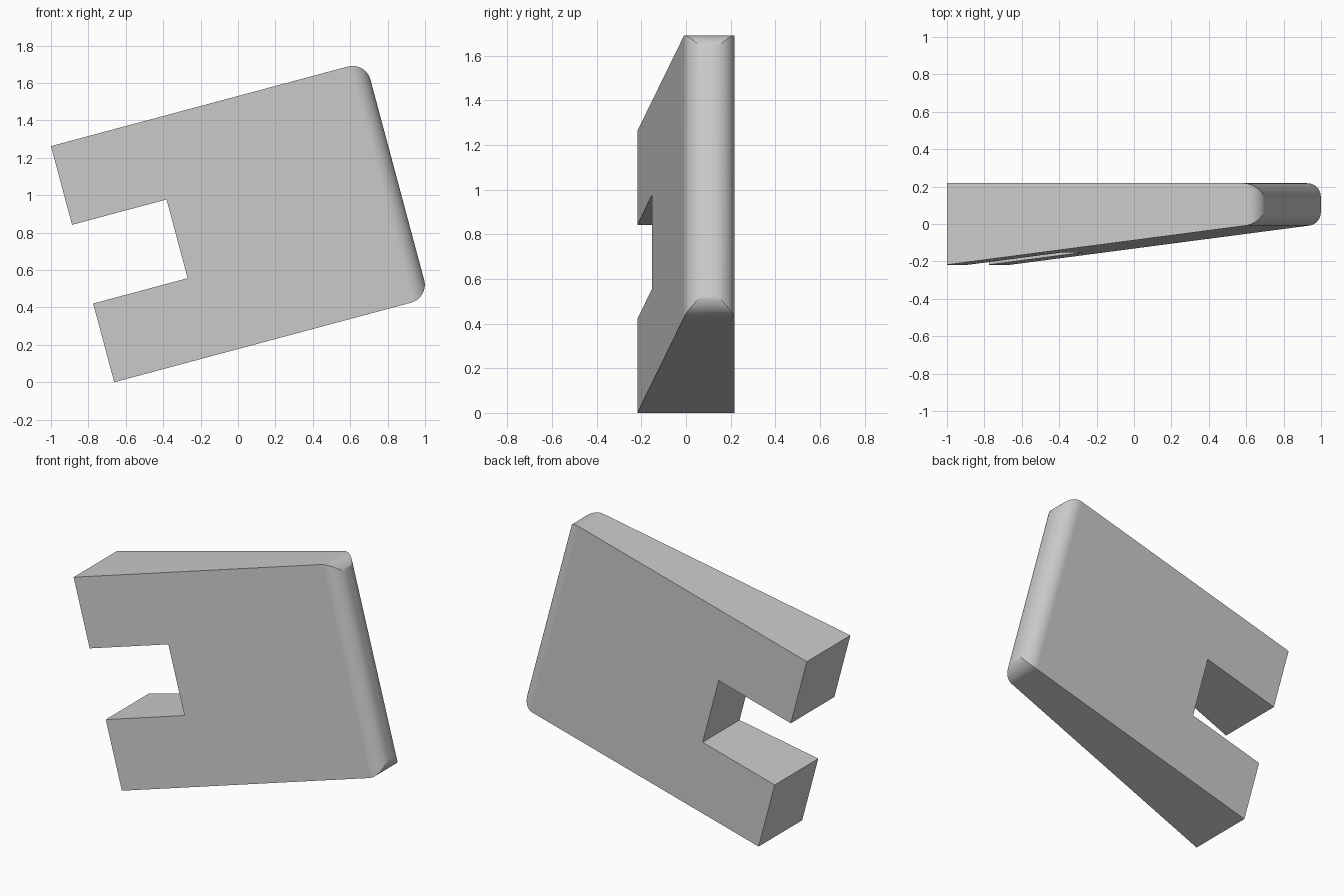
import bpy
import bmesh
from math import radians, sin, cos, tan
from mathutils import Matrix, Vector

cube = bpy.data.objects.get("Cube")
if cube:
    bpy.data.objects.remove(cube, do_unlink=True)

TILT = radians(15)
LENGTH, HEIGHT, HALF = 1.742, 1.307, 0.218
SLOT = 0.523
ROUND, STEPS = 0.1, 12
TAPER = 0.1266
PLACE = Matrix.Translation((HEIGHT * sin(TILT) - 1, 0, 0)) @ Matrix.Rotation(-TILT, 4, 'Y')

grey = bpy.data.materials.new("grey")
grey.use_nodes = True
grey.diffuse_color = (0.6, 0.6, 0.6, 1)
grey.node_tree.nodes["Principled BSDF"].inputs["Base Color"].default_value = grey.diffuse_color


def fillet(before, corner, after, radius):
    """Points of an arc that rounds a convex corner."""
    p = Vector(corner)
    a, b = (Vector(before) - p).normalized(), (Vector(after) - p).normalized()
    half = a.angle(b) / 2
    centre = p + (a + b).normalized() * radius / sin(half)
    start = p + a * radius / tan(half) - centre
    end = p + b * radius / tan(half) - centre
    sweep = start.angle_signed(end)
    turn = [Matrix.Rotation(-sweep * i / STEPS, 2) for i in range(STEPS + 1)]
    return [tuple(centre + m @ start) for m in turn]


def prism(name, points, to_3d, sweep):
    """Extrude a flat outline into a solid."""
    bm = bmesh.new()
    face = bm.faces.new([bm.verts.new(to_3d(*p)) for p in points])
    extruded = bmesh.ops.extrude_face_region(bm, geom=[face])
    moved = [g for g in extruded["geom"] if isinstance(g, bmesh.types.BMVert)]
    bmesh.ops.translate(bm, verts=moved, vec=sweep)
    bmesh.ops.recalc_face_normals(bm, faces=bm.faces)
    bm.transform(PLACE)
    mesh = bpy.data.meshes.new(name)
    bm.to_mesh(mesh)
    bm.free()
    mesh.materials.append(grey)
    obj = bpy.data.objects.new(name, mesh)
    bpy.context.collection.objects.link(obj)
    return obj


# Slotted plate outline, rounded at the two end corners
end = LENGTH + 0.0005
low, high = (end, 0), (end, HEIGHT)
outline = [(0, 0)]
outline += fillet((0, 0), low, high, ROUND)
outline += fillet(low, high, (0, HEIGHT), ROUND)
outline += [(0, HEIGHT), (0, HEIGHT * 2 / 3), (SLOT, HEIGHT * 2 / 3),
            (SLOT, HEIGHT / 3), (0, HEIGHT / 3)]
wedge = prism("slotted_wedge", outline, lambda u, v: (u, -0.5, v), (0, 1, 0))

# Tapering cross-section with a rounded nose
start = (-0.1, -HALF - 0.1 * TAPER)
front, back = (LENGTH, LENGTH * TAPER - HALF), (LENGTH, HALF)
section = [start]
section += fillet(start, front, back, ROUND)
section += fillet(front, back, (-0.1, HALF), ROUND)
section += [(-0.1, HALF)]
cutter = prism("taper_cutter", section, lambda u, y: (u, y, -0.2), (0, 0, HEIGHT + 0.4))
cutter.hide_render = True

# Keep the shared volume
cut = wedge.modifiers.new("taper", 'BOOLEAN')
cut.operation, cut.solver, cut.object = 'INTERSECT', 'EXACT', cutter
bpy.ops.object.select_all(action='DESELECT')
wedge.select_set(True)
bpy.context.view_layer.objects.active = wedge
bpy.ops.object.modifier_apply(modifier=cut.name)
bpy.data.objects.remove(cutter, do_unlink=True)

# Smooth rounding with crisp flat faces
bpy.ops.object.shade_smooth_by_angle(angle=radians(30))
weighted = wedge.modifiers.new("flat_faces", 'WEIGHTED_NORMAL')
weighted.keep_sharp = True
